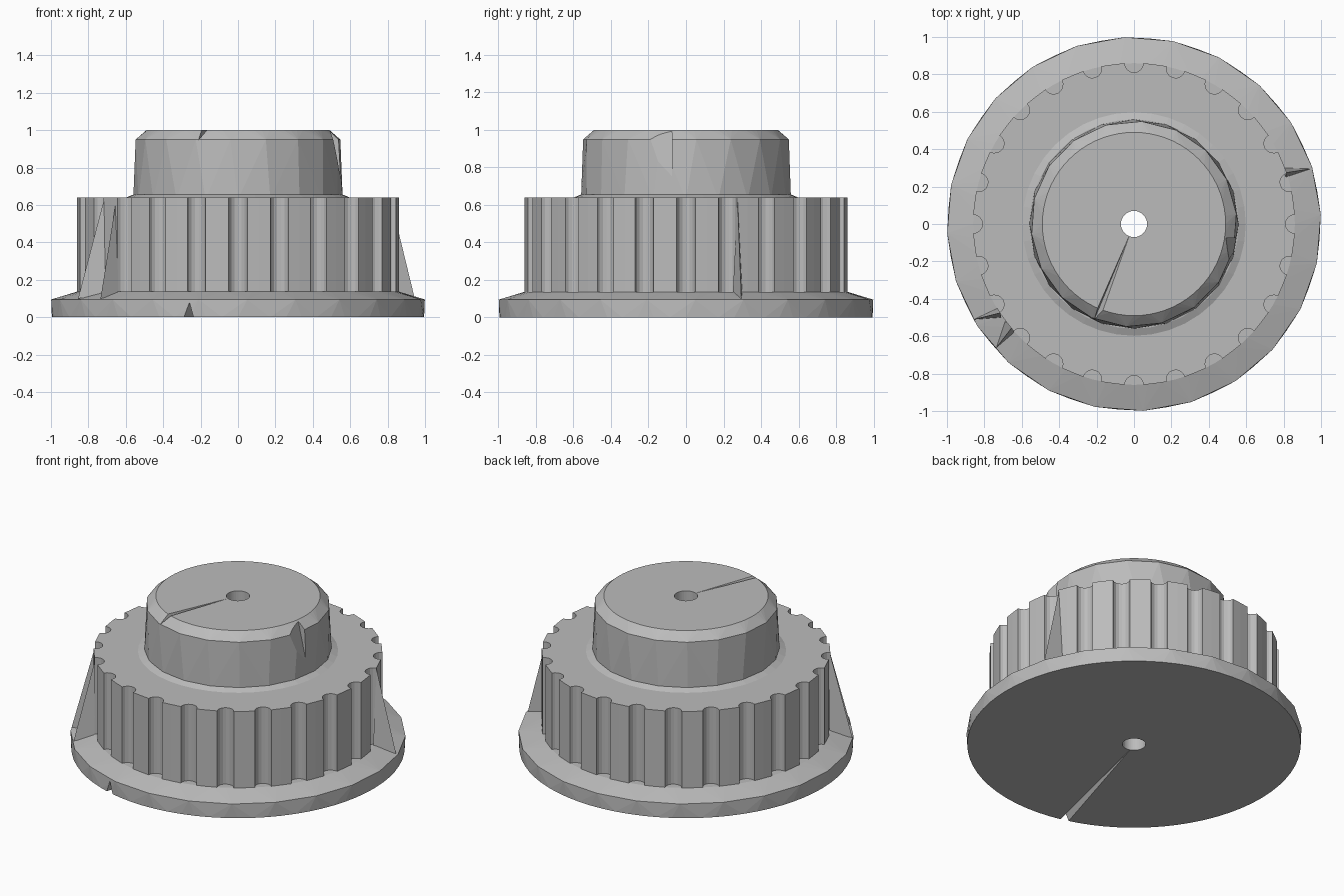
import bpy
import bmesh
from math import sin, cos, pi, tau
from mathutils import Vector

if "Cube" in bpy.data.objects:
    bpy.data.objects.remove(bpy.data.objects["Cube"])

grey = bpy.data.materials.new("plain grey")
grey.use_nodes = True
colour = (0.5, 0.5, 0.5, 1)
grey.diffuse_color = colour
grey.node_tree.nodes["Principled BSDF"].inputs["Base Color"].default_value = colour


def finish(name, bm):
    bmesh.ops.recalc_face_normals(bm, faces=bm.faces)
    mesh = bpy.data.meshes.new(name)
    bm.to_mesh(mesh)
    bm.free()
    mesh.materials.append(grey)
    obj = bpy.data.objects.new(name, mesh)
    bpy.context.collection.objects.link(obj)
    return obj


def hull(name, points):
    """Closed convex solid around the points."""
    bm = bmesh.new()
    for p in points:
        bm.verts.new(p)
    out = bmesh.ops.convex_hull(bm, input=bm.verts)
    loose = [v for v in out["geom_interior"] if isinstance(v, bmesh.types.BMVert)]
    bmesh.ops.delete(bm, geom=loose, context="VERTS")
    bmesh.ops.dissolve_limit(bm, angle_limit=0.002, verts=bm.verts, edges=bm.edges)
    return finish(name, bm)


def ring(radius, z, count, turn=0.0):
    return [(radius * cos(tau * i / count + turn),
             radius * sin(tau * i / count + turn), z) for i in range(count)]


def prism(name, outline, z0, z1):
    bm = bmesh.new()
    face = bm.faces.new([bm.verts.new((x, y, z0)) for x, y in outline])
    up = bmesh.ops.extrude_face_region(bm, geom=[face])["geom"]
    bmesh.ops.translate(bm, vec=(0, 0, z1 - z0),
                        verts=[g for g in up if isinstance(g, bmesh.types.BMVert)])
    return finish(name, bm)


def cut(obj, cutter):
    cutter.hide_render = True
    mod = obj.modifiers.new("cut", "BOOLEAN")
    mod.operation = "DIFFERENCE"
    mod.solver = "EXACT"
    mod.object = cutter
    bpy.context.view_layer.objects.active = obj
    bpy.ops.object.modifier_apply(modifier=mod.name)


# Flange: round base, faceted rim, sloping upper face
flange = hull("flange", ring(0.995, 0, 72) + ring(1.0, 0.095, 24, 0.05)
              + ring(0.86, 0.137, 72))

# Toothed body: outline with round grooves
TEETH, R, GROOVE = 24, 0.86, 0.05
outline = []
for i in range(TEETH):
    a = tau * i / TEETH
    out, side = Vector((cos(a), sin(a))), Vector((-sin(a), cos(a)))
    for k in range(9):
        t = pi * k / 8
        outline.append(out * (R - GROOVE * sin(t)) - side * GROOVE * cos(t))
    m = a + pi / TEETH
    outline.append(Vector((cos(m), sin(m))) * R)
body = prism("toothed_body", outline, 0.1, 0.64)

# Hub: faceted side, chamfered top, small collar at its foot
hub = hull("hub", ring(0.56, 0.63, 20) + ring(0.55, 0.95, 18, 0.1) + ring(0.49, 1.0, 72))
collar = hull("hub_collar", ring(0.6, 0.639, 40) + ring(0.56, 0.656, 40))

# Shaft bore through every part
bore = hull("bore_cutter", ring(0.07, -0.1, 32) + ring(0.07, 1.1, 32))
for part in (flange, body, collar, hub):
    cut(part, bore)

# Thin wedge notches from the bore to the rim, and one in the hub side
under_notch = hull("under_notch_cutter", [
    (-0.02, -0.05, -0.001), (-0.31, -1.02, -0.001),
    (-0.25, -1.02, -0.001), (-0.275, -1.02, 0.085)])
top_notch = hull("top_notch_cutter", [
    (-0.02, -0.05, 1.001), (-0.225, -0.52, 1.001),
    (-0.19, -0.53, 1.001), (-0.22, -0.53, 0.945)])
side_notch = hull("side_notch_cutter", [
    (0.565, -0.075, 0.67), (0.49, -0.075, 1.001),
    (0.51, -0.24, 0.96), (0.64, -0.075, 0.98)])
cut(flange, under_notch)
cut(hub, top_notch)
cut(hub, side_notch)

for cutter in (bore, under_notch, top_notch, side_notch):
    bpy.data.objects.remove(cutter)

# Sliver fins from the tooth tops down to the flange rim
hull("fin_left", [(0.815, 0.275, 0.635), (0.945, 0.295, 0.1),
                  (0.81, 0.25, 0.13), (0.8, 0.3, 0.13)])
hull("fin_right_rear", [(-0.715, -0.475, 0.635), (-0.855, -0.51, 0.1),
                        (-0.71, -0.5, 0.12), (-0.73, -0.45, 0.12)])
hull("fin_right_front", [(-0.65, -0.55, 0.635), (-0.735, -0.66, 0.1),
                         (-0.69, -0.52, 0.12), (-0.64, -0.58, 0.12)])
